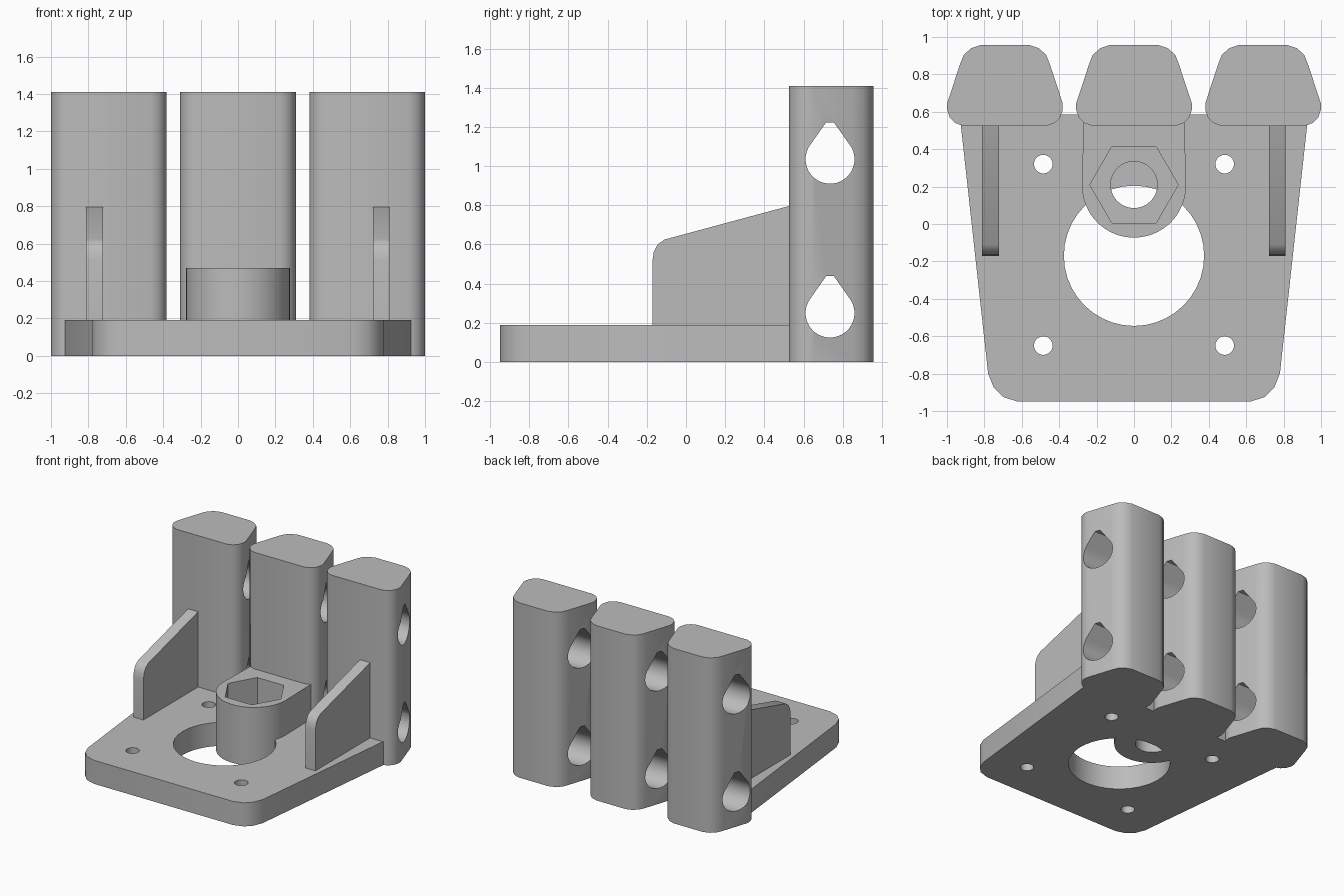
import bpy
import bmesh
from math import cos, sin, pi, radians

old = bpy.data.objects.get("Cube")
if old:
    bpy.data.objects.remove(old, do_unlink=True)

GREY = (0.5, 0.5, 0.5, 1)
grey = bpy.data.materials.new("plain grey")
grey.use_nodes = True
grey.diffuse_color = GREY
grey.node_tree.nodes["Principled BSDF"].inputs["Base Color"].default_value = GREY


def arc(cx, cy, r, start=0, end=360, n=32):
    """Points along an arc; a full turn leaves out the repeated end point."""
    steps = n if end - start == 360 else n - 1
    angles = [radians(start + (end - start) * i / steps) for i in range(n)]
    return [(cx + r * cos(a), cy + r * sin(a)) for a in angles]


def mirrored(half):
    """Close a right-hand half profile across its vertical axis."""
    return half + [(-x, y) for x, y in reversed(half)]


def prism(name, outline, low, high, axis="z"):
    """Extrude an outline along z (points are x, y) or along x (points are y, z)."""
    bm = bmesh.new()
    rings = []
    for w in (low, high):
        rings.append([bm.verts.new((u, v, w) if axis == "z" else (w, u, v))
                      for u, v in outline])
    bottom, top = rings
    bm.faces.new(bottom[::-1])
    bm.faces.new(top)
    n = len(outline)
    for i in range(n):
        j = (i + 1) % n
        bm.faces.new((bottom[i], bottom[j], top[j], top[i]))
    bmesh.ops.recalc_face_normals(bm, faces=bm.faces)
    mesh = bpy.data.meshes.new(name)
    bm.to_mesh(mesh)
    bm.free()
    mesh.materials.append(grey)
    obj = bpy.data.objects.new(name, mesh)
    bpy.context.collection.objects.link(obj)
    return obj


def cut(obj, cutters):
    """Subtract the cutters, bake the result and discard the helpers."""
    for cutter in cutters:
        cutter.hide_render = True
        mod = obj.modifiers.new("cut", "BOOLEAN")
        mod.operation = "DIFFERENCE"
        mod.solver = "EXACT"
        mod.object = cutter
    graph = bpy.context.evaluated_depsgraph_get()
    baked = bpy.data.meshes.new_from_object(obj.evaluated_get(graph))
    obj.modifiers.clear()
    obj.data = baked
    for cutter in cutters:
        bpy.data.objects.remove(cutter, do_unlink=True)


parts = []

# Tapered base plate with a large opening and four screw holes
plate = prism("base_plate", mirrored([
    (0.62, -0.95), (0.70, -0.925), (0.75, -0.875), (0.78, -0.80), (0.932, 0.585)]),
    0, 0.19)
holes = [prism("opening_cutter", arc(0, -0.17, 0.375, n=40), -0.1, 0.3)]
for x in (-0.485, 0.485):
    for y in (-0.65, 0.32):
        holes.append(prism("screw_cutter", arc(x, y, 0.05, n=20), -0.1, 0.3))
cut(plate, holes)
parts.append(plate)

# Three upright columns, each crossed by two teardrop holes
column_half = [(0.225, 0.525), (0.265, 0.54), (0.295, 0.57), (0.309, 0.61),
               (0.309, 0.645), (0.24, 0.855), (0.22, 0.905), (0.18, 0.94),
               (0.13, 0.957)]
for side, x in (("right", -0.69), ("middle", 0), ("left", 0.69)):
    column = prism(side + "_column",
                   [(x + u, v) for u, v in mirrored(column_half)], 0, 1.41)
    teardrops = []
    for z in (0.25, 1.035):
        outline = arc(0.735, z, 0.125, 140, 400, 24)
        outline += [(0.755, z + 0.188), (0.715, z + 0.188)]
        teardrops.append(prism("teardrop_cutter", outline, x - 0.4, x + 0.4, "x"))
    cut(column, teardrops)
    parts.append(column)

# Side gussets bracing the outer columns
gusset = [(-0.172, 0.18), (-0.172, 0.51), (-0.165, 0.56), (-0.145, 0.60),
          (-0.11, 0.625), (0.54, 0.80), (0.54, 0.18)]
for side, x in (("right", -0.768), ("left", 0.766)):
    parts.append(prism(side + "_gusset", gusset, x - 0.045, x + 0.045, "x"))

# Nut holder: round-nosed block with a hexagonal pocket over a round bore
hub = prism("nut_holder",
            arc(0, 0.205, 0.278, 180, 360, 24) + [(0.27, 0.55), (-0.27, 0.55)], 0, 0.47)
cut(hub, [prism("bore_cutter", arc(0, 0.21, 0.125), -0.1, 0.6),
          prism("hex_cutter", arc(0, 0.21, 0.236, n=6), 0.23, 0.6)])
parts.append(hub)

# Smooth the curved walls and keep the crisp edges
bpy.ops.object.select_all(action="DESELECT")
for part in parts:
    part.select_set(True)
bpy.context.view_layer.objects.active = plate
bpy.ops.object.shade_smooth_by_angle(angle=radians(32))
